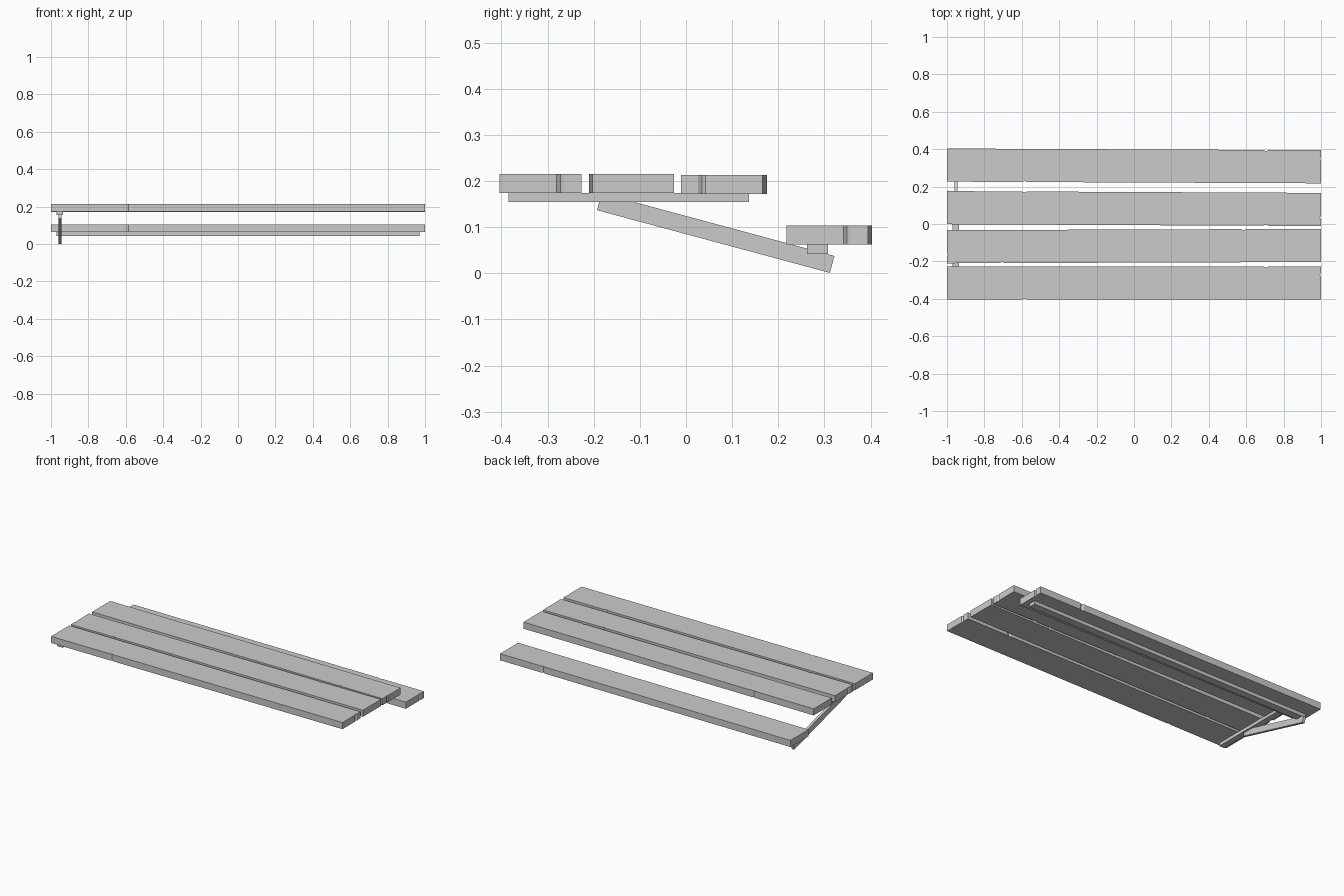
import bpy, bmesh, math
from mathutils import Matrix

if "Cube" in bpy.data.objects:
    bpy.data.objects.remove(bpy.data.objects["Cube"])

# Half-worn plank outline with small chips in the edges (x, y)
W = 0.0885
OUTLINE = [(-1, -W), (-0.6, -W), (-0.585, -W + 0.005), (-0.57, -W), (1, -W),
           (1, 0.035), (0.994, 0.043), (1, 0.052), (1, W),
           (0.72, W), (0.705, W - 0.006), (0.69, W), (-1, W)]


def plank(name, y, z, angle=0.0, flip_x=1, flip_y=1, h=0.041):
    bm = bmesh.new()
    pts = [(px * flip_x, py * flip_y) for px, py in OUTLINE]
    face = bm.faces.new([bm.verts.new((px, py, 0)) for px, py in pts])
    ext = bmesh.ops.extrude_face_region(bm, geom=[face])
    top = [v for v in ext["geom"] if isinstance(v, bmesh.types.BMVert)]
    bmesh.ops.translate(bm, verts=top, vec=(0, 0, h))
    bmesh.ops.recalc_face_normals(bm, faces=bm.faces)
    return finish(name, bm, (0, y, z), (0, 0, angle))


def bar(name, loc, size, rot=(0, 0, 0)):
    bm = bmesh.new()
    bmesh.ops.create_cube(bm, size=1, matrix=Matrix.Diagonal((*size, 1)))
    return finish(name, bm, loc, rot)


def finish(name, bm, loc, rot):
    me = bpy.data.meshes.new(name)
    bm.to_mesh(me)
    bm.free()
    ob = bpy.data.objects.new(name, me)
    ob.location, ob.rotation_euler = loc, rot
    bpy.context.collection.objects.link(ob)
    return ob


# Table-top planks, laid slightly askew
plank("front_plank", -0.3155, 0.174)
plank("middle_plank", -0.118, 0.174, 0.0035, -1, -1)
plank("rear_plank", 0.0825, 0.172, -0.0048, 1, -1)

# Lower seat plank and the long batten below it
plank("seat_plank", 0.3105, 0.063, -0.0045)
bar("seat_batten", (0, 0.285, 0.053), (1.94, 0.046, 0.022))

# Cross batten under the top and the sloping brace
bar("cross_batten", (-0.953, -0.124, 0.1645), (0.037, 0.522, 0.02))
y0, z0, y1, z1 = -0.193, 0.137, 0.312, 0.001
a = math.atan2(z1 - z0, y1 - y0)
t = 0.038
bar("sloping_brace",
    (-0.953, (y0 + y1) / 2 - math.sin(a) * t / 2, (z0 + z1) / 2 + math.cos(a) * t / 2),
    (0.016, math.hypot(y1 - y0, z1 - z0), t), (a, 0, 0))
